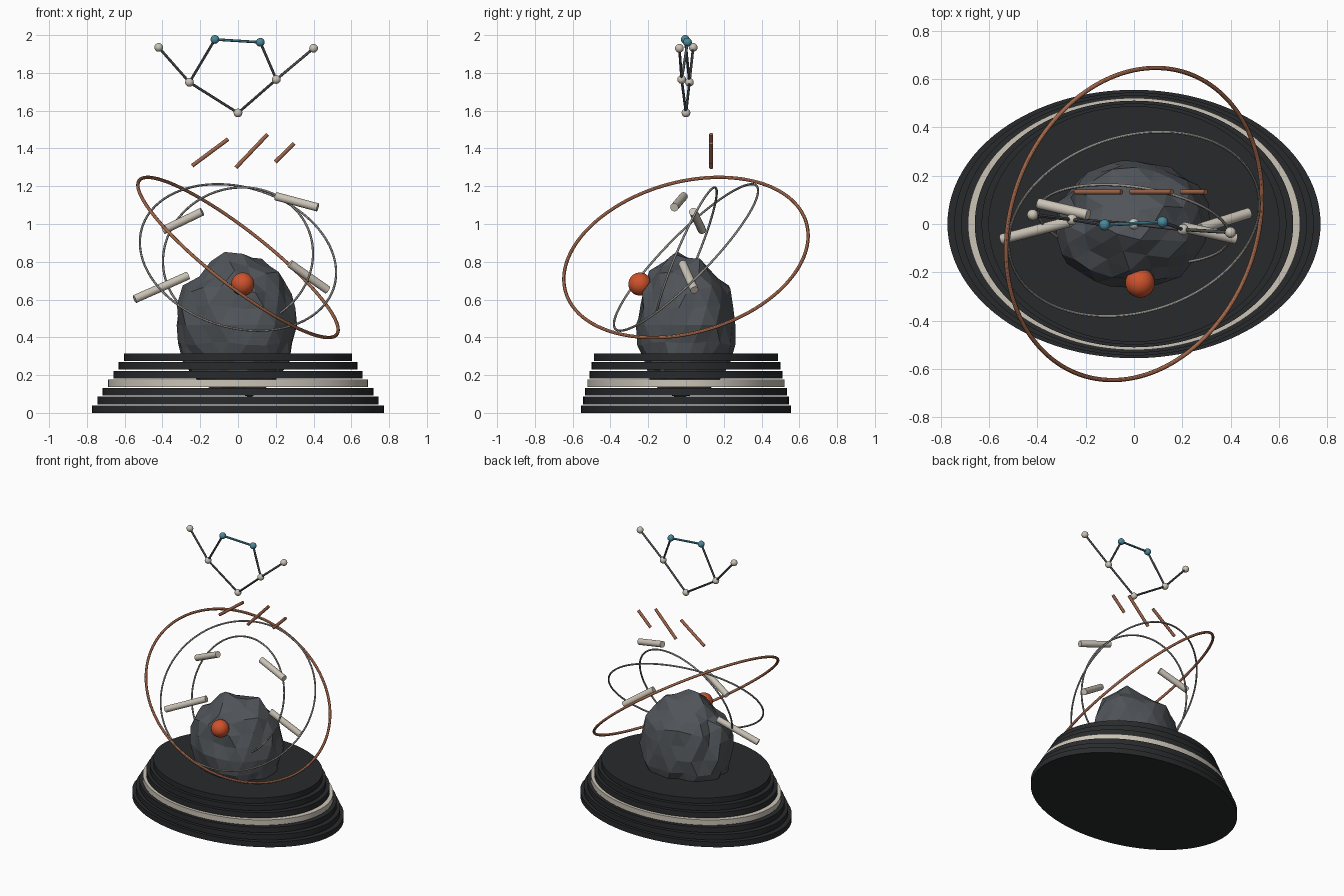
import bpy
import random
from mathutils import Vector, noise

cube = bpy.data.objects.get("Cube")
if cube:
    bpy.data.objects.remove(cube, do_unlink=True)
random.seed(4)


def material(name, rgb, rough=0.6):
    m = bpy.data.materials.new(name)
    m.use_nodes = True
    m.diffuse_color = (*rgb, 1)
    shader = m.node_tree.nodes["Principled BSDF"]
    shader.inputs["Base Color"].default_value = (*rgb, 1)
    shader.inputs["Roughness"].default_value = rough
    return m


BLACK = material("black", (0.022, 0.023, 0.025))
STONE = material("stone", (0.08, 0.088, 0.098), 0.9)
CREAM = material("cream", (0.6, 0.55, 0.47))
STEEL = material("steel", (0.28, 0.27, 0.25))
WIRE = material("dark_wire", (0.07, 0.075, 0.08))
COPPER = material("copper", (0.35, 0.13, 0.065))
ORANGE = material("orange", (0.62, 0.085, 0.025))
TEAL = material("teal", (0.07, 0.25, 0.33))


def finish(name, mat, smooth=True):
    ob = bpy.context.object
    ob.name = name
    ob.data.materials.append(mat)
    if smooth:
        bpy.ops.object.shade_smooth_by_angle()
    return ob


def rod(name, a, b, radius, mat, sides=24):
    a, b = Vector(a), Vector(b)
    turn = (b - a).to_track_quat("Z", "Y").to_euler()
    bpy.ops.mesh.primitive_cylinder_add(vertices=sides, radius=radius, depth=(b - a).length,
                                        location=(a + b) / 2, rotation=turn)
    return finish(name, mat)


def ring(name, normal, radius, tube, mat):
    turn = Vector(normal).to_track_quat("Z", "Y").to_euler()
    bpy.ops.mesh.primitive_torus_add(major_radius=radius, minor_radius=tube, major_segments=128,
                                     minor_segments=12, location=(0, 0, 0.823), rotation=turn)
    return finish(name, mat)


# Stepped oval plinth with one pale layer
LAYERS = 7
for i in range(LAYERS):
    bpy.ops.mesh.primitive_cylinder_add(vertices=128, radius=1, depth=0.04,
                                        location=(0, 0, 0.02 + i * 0.0457))
    bpy.context.object.scale = (0.773 - i * 0.0283, 0.556 - i * 0.0113, 1)
    bpy.ops.object.transform_apply(location=False, rotation=False)
    finish(f"plinth_layer_{i + 1}", CREAM if i == 3 else BLACK)

# Faceted boulder sunk into the plinth
bpy.ops.mesh.primitive_ico_sphere_add(subdivisions=3, radius=1, location=(0, 0, 0.465))
boulder = finish("boulder", STONE, smooth=False)
for v in boulder.data.vertices:
    swell = 1 + 0.06 * noise.noise(v.co * 1.7) + random.uniform(-0.07, 0.05)
    v.co = Vector((v.co.x * 0.325, v.co.y * 0.265, v.co.z * 0.375)) * swell

# Orange orb on the front of the boulder
bpy.ops.mesh.primitive_uv_sphere_add(segments=32, ring_count=16, radius=0.061,
                                     location=(0.025, -0.244, 0.682))
finish("orb", ORANGE)

# Tilted orbit rings
ring("outer_ring", (0.60, -0.22, 0.768), 0.663, 0.009, COPPER)
ring("middle_ring", (0.215, -0.696, 0.684), 0.532, 0.006, STEEL)
ring("inner_ring", (-0.137, -0.914, 0.382), 0.401, 0.006, STEEL)

# Pale floating rods
PALE = [((-0.395, 0.085, 0.967), (-0.19, 0.038, 1.065)),
        ((0.20, -0.012, 1.147), (0.422, -0.062, 1.088)),
        ((0.275, -0.018, 0.79), (0.475, 0.045, 0.65)),
        ((-0.547, -0.063, 0.602), (-0.265, 0.01, 0.727))]
for i, (a, b) in enumerate(PALE):
    rod(f"pale_rod_{i + 1}", a, b, 0.022, CREAM)

# Slanted copper bars
BARS = [(-0.243, 1.308, -0.052, 1.45), (-0.012, 1.298, 0.157, 1.475), (0.197, 1.328, 0.297, 1.427)]
for i, (x1, z1, x2, z2) in enumerate(BARS):
    rod(f"copper_bar_{i + 1}", (x1, 0.133, z1), (x2, 0.133, z2), 0.0105, COPPER)

# Linked beads at the top
BEADS = [(-0.42, 0.038, 1.935), (-0.257, 0.018, 1.75), (-0.122, -0.004, 1.977),
         (0.118, 0.008, 1.962), (0.203, -0.023, 1.765), (0.4, -0.035, 1.93), (0, 0, 1.588)]
LINKS = [(0, 1), (1, 2), (2, 3), (3, 4), (4, 5), (4, 6), (6, 1)]
for i, p in enumerate(BEADS):
    bpy.ops.mesh.primitive_uv_sphere_add(segments=24, ring_count=12, radius=0.023, location=p)
    finish(f"bead_{i + 1}", TEAL if i in (2, 3) else CREAM)
for i, (a, b) in enumerate(LINKS):
    rod(f"link_{i + 1}", BEADS[a], BEADS[b], 0.007, TEAL if (a, b) == (2, 3) else WIRE, 12)
